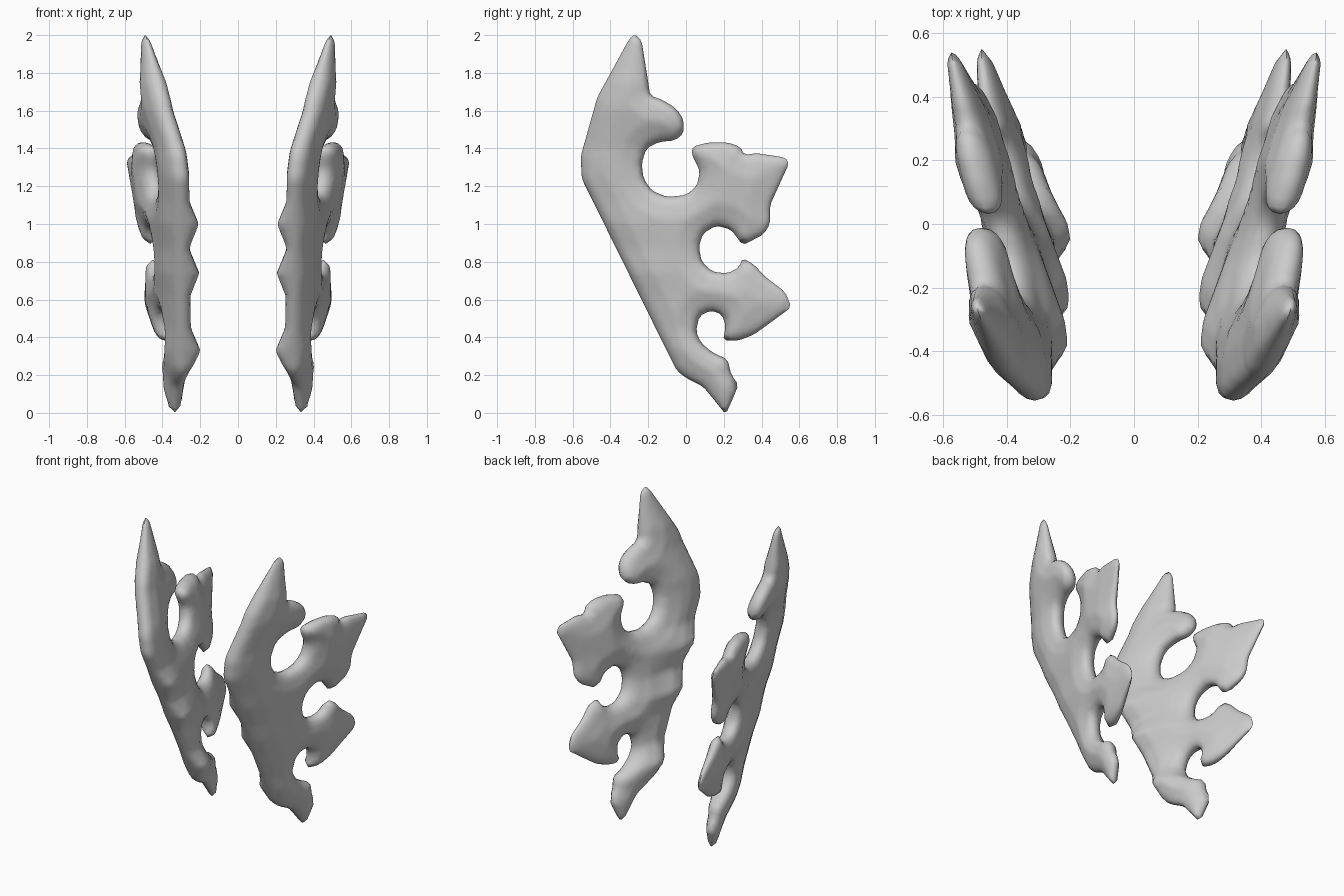
import bpy
import math
from mathutils import Vector
from mathutils.geometry import delaunay_2d_cdt

if "Cube" in bpy.data.objects:
    bpy.data.objects.remove(bpy.data.objects["Cube"])

# side outline of one plate as (y, z): spike, knob, two leaf branches, tail
upper = [(-.27, 2.006), (-.235, 1.97), (-.2, 1.75), (-.19, 1.68), (-.12, 1.655), (-.05, 1.61),
         (-.012, 1.55), (-.012, 1.48), (-.06, 1.442), (-.14, 1.435), (-.21, 1.4), (-.235, 1.32),
         (-.225, 1.24), (-.18, 1.175), (-.1, 1.143), (0, 1.153), (.057, 1.2), (.074, 1.28),
         (.03, 1.37), (.036, 1.41), (.12, 1.432), (.22, 1.432), (.285, 1.41), (.31, 1.365),
         (.37, 1.375), (.525, 1.352), (.545, 1.32), (.445, 1.1), (.445, 1), (.41, .945), (.3, .887),
         (.24, .97), (.16, .992), (.09, .95), (.068, .88)]
lower = [(.083, .8), (.14, .747), (.22, .738), (.28, .77), (.3, .82), (.36, .785), (.42, .72),
         (.525, .64), (.558, .56), (.45, .48), (.36, .415), (.28, .383), (.197, .382), (.21, .46),
         (.19, .523), (.13, .542), (.07, .512), (.053, .43), (.08, .37), (.14, .32), (.22, .283),
         (.24, .2), (.278, .15), (.25, .08), (.21, -.008), (.14, .08), (.09, .14), (0, .185),
         (-.05, .225), (-.552, 1.24), (-.557, 1.36), (-.47, 1.67), (-.3, 1.98)]
corners = [Vector(p) for p in upper + lower]

# round every corner by cutting it off
outline = []
for i, b in enumerate(corners):
    for c in (corners[i - 1], corners[(i + 1) % len(corners)]):
        length = (c - b).length
        outline.append(b + (c - b) / length * min(.25 * length, .016))
edges = [(a, outline[(i + 1) % len(outline)]) for i, a in enumerate(outline)]


def edge_distance(p):
    best = 9.0
    for a, b in edges:
        ab = b - a
        t = max(0, min(1, (p - a).dot(ab) / ab.length_squared))
        best = min(best, (p - a - ab * t).length)
    return best


def inside(p):
    hit = False
    for a, b in edges:
        if (a.y > p.y) != (b.y > p.y) and p.x < a.x + (b.x - a.x) * (p.y - a.y) / (b.y - a.y):
            hit = not hit
    return hit


def ramp(v, lo, hi):
    return max(0, min(1, (v - lo) / (hi - lo)))


def mid_x(p):
    x = .272 + .24 * p.x + .13 * p.y
    x += .025 * ramp(p.y, 1.4, 1.6)             # spike and knob lean outward
    return x + .012 * ramp(.3 - p.y, 0, .3)      # tail


def rim(d):
    t = min(d / .04, 1)
    return math.sqrt(1 - (1 - t) ** 2)


def half_thickness(p, d):
    thin = 1 - .6 * ramp(p.x, .2, .54)           # leaf tips taper
    thin *= 1 - .6 * ramp(p.y, 1.75, 2)          # so does the spike
    thin *= 1 - .3 * ramp(.3 - p.y, 0, .3)
    return rim(d) * thin * (.042 + .032 * min(d / .12, 1))


def ridge(p, d):
    # creased ridges running back from the front edge
    total = 0
    for y, z in [(-.37, 1.0), (-.23, .74), (-.05, .33)]:
        fade = max(0, 1 - abs(p.x - y) / .35)
        total += .05 * fade * max(0, 1 - abs(p.y - z) / .12)
    return total * rim(d)


# sample points: boundary, two rim rings and an interior grid
border, extra = [], []
for a, b in edges:
    n = max(1, round((b - a).length / .025))
    normal = Vector((a.y - b.y, b.x - a.x)).normalized()
    for k in range(n):
        p = a.lerp(b, k / n)
        border.append(p)
        for off in (.006, .02):
            for s in (1, -1):
                q = p + normal * off * s
                if inside(q) and edge_distance(q) > off * .9:
                    extra.append(q)
for i in range(-24, 25):
    for j in range(85):
        q = Vector((i * .024, j * .024))
        if inside(q) and edge_distance(q) > .032:
            extra.append(q)
count = len(border)
ring = [(i, (i + 1) % count) for i in range(count)]
pts, _, tris, *_ = delaunay_2d_cdt(border + extra, ring, [list(range(count))], 1, 1e-5)

# lift the flat fill into an outer and an inner skin sharing the rim
verts, outer, inner = [], {}, {}
for i, p in enumerate(pts):
    d = edge_distance(p)
    h = half_thickness(p, d)
    outer[i] = inner[i] = len(verts)
    verts.append((mid_x(p) + h + .2 * ridge(p, d), p.x, p.y))
    if d > 1e-4:
        inner[i] = len(verts)
        verts.append((mid_x(p) - h - ridge(p, d), p.x, p.y))
faces = []
for t in tris:
    faces.append([outer[i] for i in t])
    faces.append([inner[i] for i in reversed(t)])

mesh = bpy.data.meshes.new("branching_plates")
mesh.from_pydata(verts, [], faces)
mesh.update()
plate = bpy.data.objects.new("branching_plates", mesh)
bpy.context.collection.objects.link(plate)
plate.modifiers.new("mirror", 'MIRROR')
bpy.context.view_layer.objects.active = plate
plate.select_set(True)
bpy.ops.object.shade_smooth_by_angle(angle=math.radians(60))
